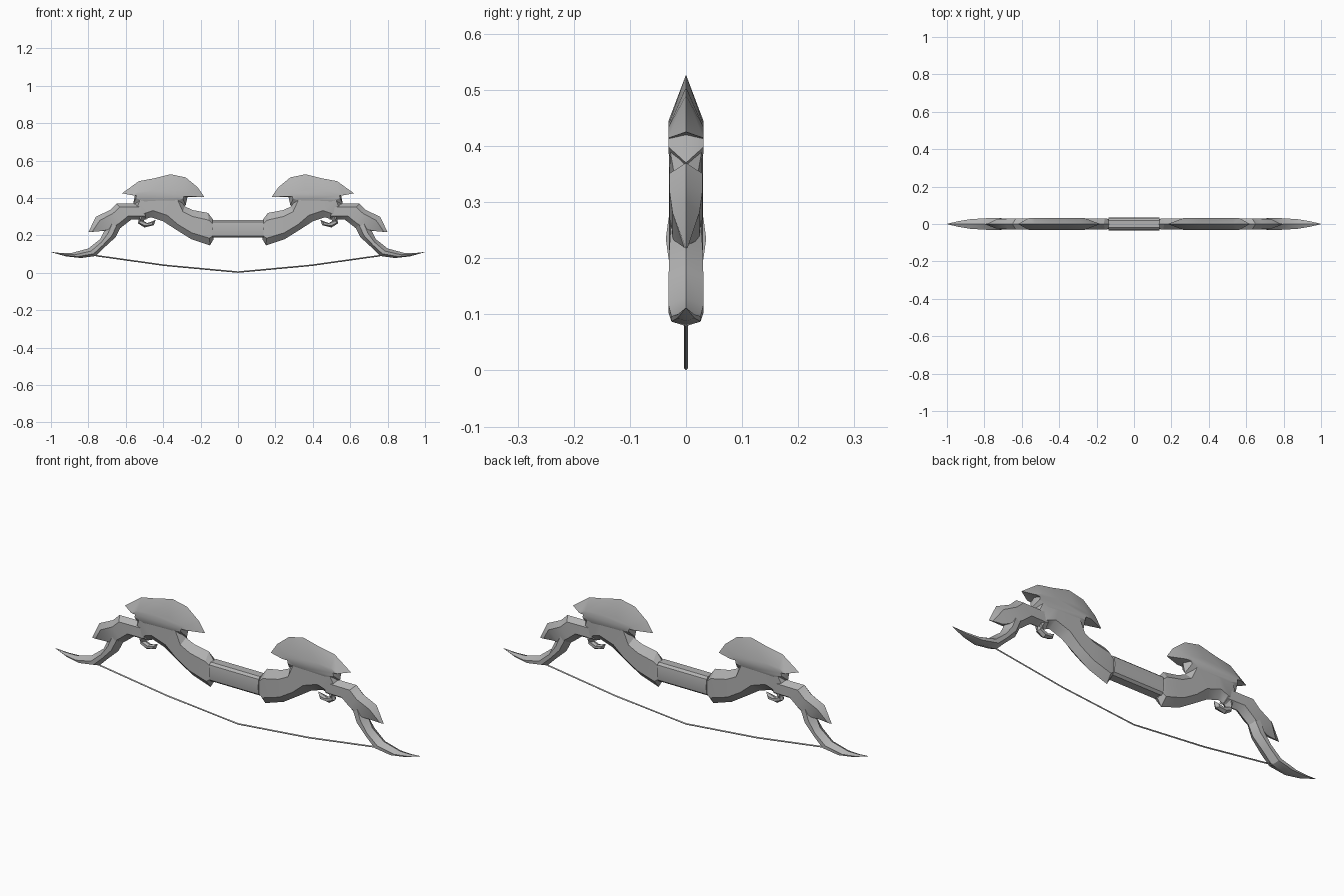
import bpy, bmesh, math
from mathutils import Vector

cube = bpy.data.objects.get("Cube")
if cube:
    bpy.data.objects.remove(cube)

grey = bpy.data.materials.new("plain grey")
grey.use_nodes = True
grey.diffuse_color = (0.45, 0.45, 0.45, 1)
bsdf = next(n for n in grey.node_tree.nodes if n.type == "BSDF_PRINCIPLED")
bsdf.inputs["Base Color"].default_value = grey.diffuse_color


def finish(bm, name, mirror=True, angle=32):
    """Turn a bmesh into a shaded object, optionally mirrored across x."""
    bmesh.ops.recalc_face_normals(bm, faces=bm.faces)
    mesh = bpy.data.meshes.new(name)
    bm.to_mesh(mesh)
    bm.free()
    mesh.materials.append(grey)
    obj = bpy.data.objects.new(name, mesh)
    bpy.context.collection.objects.link(obj)
    bpy.ops.object.select_all(action="DESELECT")
    obj.select_set(True)
    bpy.context.view_layer.objects.active = obj
    bpy.ops.object.shade_smooth_by_angle(angle=math.radians(angle))
    if mirror:
        obj.modifiers.new("Mirror", "MIRROR").use_mirror_merge = False
    return obj


def skin(name, rings, **options):
    """Bridge a row of equal rings and cap both ends."""
    bm = bmesh.new()
    loops = [[bm.verts.new(p) for p in ring] for ring in rings]
    count = len(loops[0])
    for a, b in zip(loops, loops[1:]):
        for i in range(count):
            j = (i + 1) % count
            bm.faces.new((a[i], a[j], b[j], b[i]))
    bm.faces.new(loops[0])
    bm.faces.new(loops[-1])
    return finish(bm, name, **options)


def limb(name, stations, upper=0.22, lower=0.78):
    """Six-sided limb with a crest on top and a keel below."""
    rings = []
    for tx, tz, bx, bz, w in stations:
        top, bottom = Vector((tx, 0, tz)), Vector((bx, 0, bz))
        side = Vector((0, w, 0))
        hi, lo = top.lerp(bottom, upper), top.lerp(bottom, lower)
        rings.append([top, hi + side, lo + side, bottom, lo - side, hi - side])
    return skin(name, rings)


def blade(name, outline, spine, width, pull):
    """Sharp-rimmed plate that thickens towards a straight spine."""
    bm = bmesh.new()
    a, b = (Vector((x, 0, z)) for x, z in spine)
    points = [Vector((x, 0, z)) for x, z in outline]
    rim = [bm.verts.new(p) for p in points]
    for sign in (-1, 1):
        cap = []
        for p in points:
            t = (p - a).dot(b - a) / (b - a).length_squared
            near = a.lerp(b, min(1, max(0, t)))
            cap.append(bm.verts.new(p.lerp(near, pull) + Vector((0, sign * width, 0))))
        for i in range(len(rim)):
            j = (i + 1) % len(rim)
            bm.faces.new((rim[i], rim[j], cap[j], cap[i]))
        bm.faces.new(cap)
    return finish(bm, name)


# Grip with chamfered edges
half = [(0.02, 0.282), (0.031, 0.272), (0.036, 0.235), (0.031, 0.198), (0.02, 0.188)]
section = half + [(-y, z) for y, z in reversed(half)]
skin("grip", [[(x, y, z) for y, z in section] for x in (-0.135, 0.135)],
     mirror=False, angle=25)

# Thick inner limbs rising from the grip
limb("inner_limb", [
    (0.13, 0.28, 0.13, 0.18, 0.026),
    (0.16, 0.32, 0.15, 0.147, 0.03),
    (0.24, 0.335, 0.25, 0.18, 0.03),
    (0.285, 0.355, 0.33, 0.23, 0.03),
    (0.30, 0.42, 0.40, 0.275, 0.03),
    (0.42, 0.46, 0.465, 0.297, 0.03),
    (0.53, 0.42, 0.50, 0.285, 0.028),
    (0.55, 0.37, 0.515, 0.255, 0.02)])

# Crested fin over each inner limb
blade("crest_fin", [
    (0.18, 0.405), (0.215, 0.457), (0.28, 0.51), (0.36, 0.527), (0.45, 0.505),
    (0.53, 0.49), (0.62, 0.425), (0.55, 0.42), (0.56, 0.37), (0.50, 0.33),
    (0.34, 0.34), (0.28, 0.36), (0.27, 0.405)],
    [(0.30, 0.41), (0.54, 0.41)], 0.031, 0.7)

# Small hook under the joint
blade("joint_hook", [
    (0.44, 0.283), (0.45, 0.255), (0.50, 0.242), (0.535, 0.265),
    (0.53, 0.29), (0.485, 0.266)],
    [(0.47, 0.258), (0.52, 0.268)], 0.014, 0.5)

# Outer limbs ending in a swept spur
limb("outer_limb", [
    (0.51, 0.37, 0.49, 0.285, 0.027),
    (0.65, 0.37, 0.57, 0.285, 0.029),
    (0.685, 0.335, 0.615, 0.25, 0.029),
    (0.76, 0.30, 0.66, 0.215, 0.024),
    (0.80, 0.217, 0.71, 0.225, 0.003)])

# Curved horn tips
limb("horn_tip", [
    (0.69, 0.29, 0.63, 0.24, 0.026),
    (0.715, 0.225, 0.655, 0.19, 0.03),
    (0.737, 0.18, 0.715, 0.135, 0.031),
    (0.80, 0.13, 0.76, 0.09, 0.031),
    (0.89, 0.106, 0.84, 0.079, 0.026),
    (0.95, 0.106, 0.92, 0.088, 0.015),
    (1.0, 0.112, 0.998, 0.11, 0.001)], upper=0.35, lower=0.7)

# Drawn string, a thin four-sided cord
r = 0.004
path = [(-0.76, 0.092), (-0.39, 0.04), (0, r), (0.39, 0.04), (0.76, 0.092)]
skin("string", [[(x, -r, z), (x, 0, z + r), (x, r, z), (x, 0, z - r)]
                for x, z in path], mirror=False)
